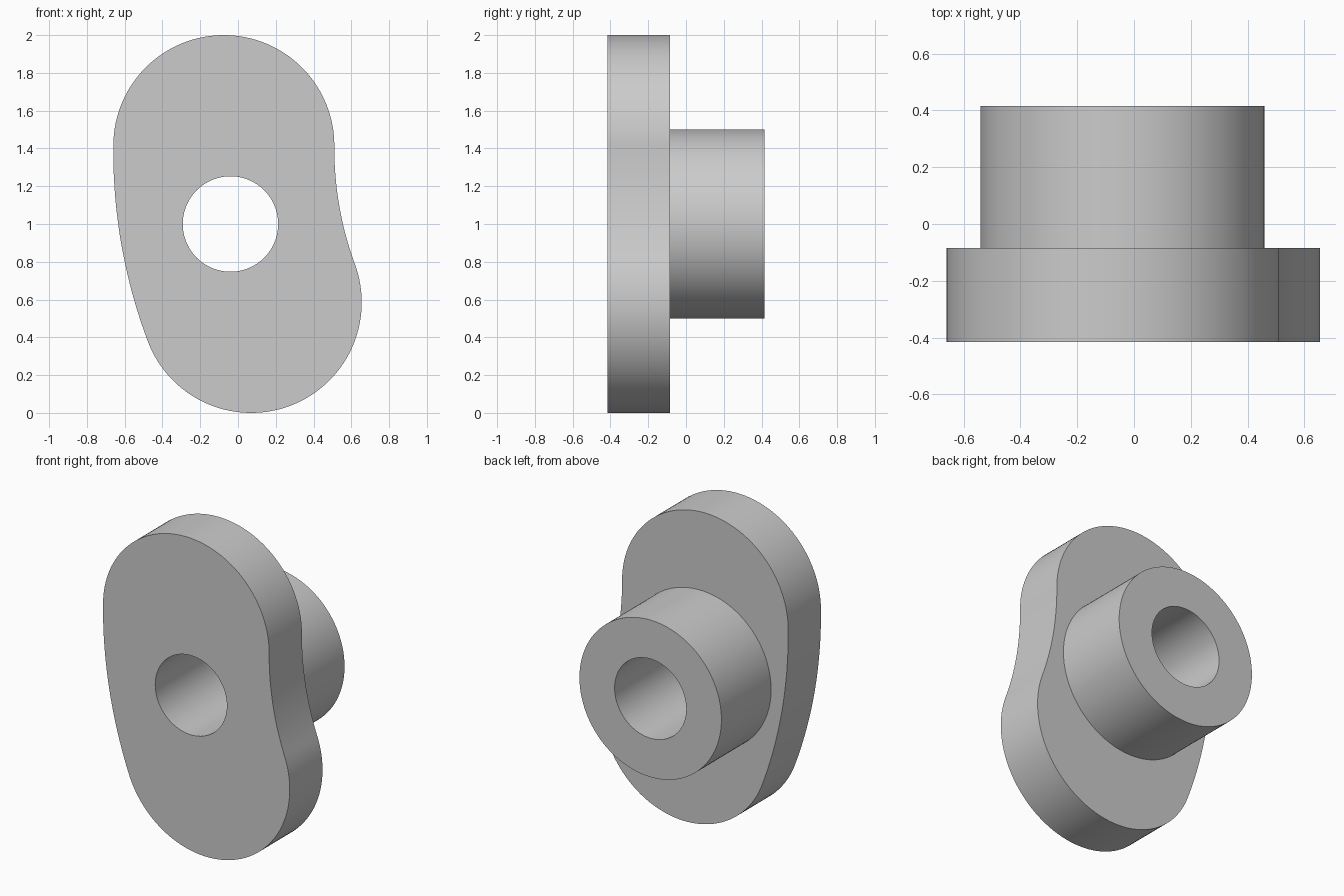
import bpy, bmesh
from math import cos, sin, tau, sqrt, atan2
from mathutils import Vector

old = bpy.data.objects.get("Cube")
if old:
    bpy.data.objects.remove(old, do_unlink=True)

FRONT, STEP, BACK = -0.415, -0.085, 0.415
R_END = 0.585                      # rounded ends of the plate
R_LEFT, R_RIGHT = 2.85, 1.78       # bulging and hollow flanks
TOP, BOTTOM = Vector((-0.075, 1.415)), Vector((0.07, 0.585))
AXIS = Vector((-0.04, 1.0))


def angle(a, b):
    return atan2(b.y - a.y, b.x - a.x)


def arc(center, radius, start, end, count, turn=1):
    """Points from start towards end, leaving out the end point."""
    sweep = turn * ((turn * (end - start)) % tau)
    return [center + radius * Vector((cos(start + sweep * i / count),
                                      sin(start + sweep * i / count)))
            for i in range(count)]


def flank_center(distance):
    """Point on the +x side at equal distance from both end centres."""
    span = TOP - BOTTOM
    side = Vector((span.y, -span.x)).normalized()
    return (TOP + BOTTOM) / 2 + side * sqrt(distance ** 2 - (span.length / 2) ** 2)


# Plate outline from four tangent arcs
bulge = flank_center(R_LEFT - R_END)
hollow = flank_center(R_RIGHT + R_END)
outline = (arc(TOP, R_END, angle(TOP, hollow), angle(bulge, TOP), 64)
           + arc(bulge, R_LEFT, angle(bulge, TOP), angle(bulge, BOTTOM), 20)
           + arc(BOTTOM, R_END, angle(bulge, BOTTOM), angle(BOTTOM, hollow), 64)
           + arc(hollow, R_RIGHT, angle(hollow, BOTTOM), angle(hollow, TOP), 20, -1))
hub = arc(AXIS, 0.5, 0, tau - 1e-9, 128)
bore = arc(AXIS, 0.2525, 0, tau - 1e-9, 96)

bm = bmesh.new()


def ring(points, y):
    verts = [bm.verts.new((p.x, y, p.y)) for p in points]
    for a, b in zip(verts, verts[1:] + verts[:1]):
        bm.edges.new((a, b))
    return verts


def wall(a, b):
    for i in range(len(a)):
        bm.faces.new((a[i - 1], a[i], b[i], b[i - 1]))


def flat_cap(outer, inner):
    edges = [bm.edges.get((r[i - 1], r[i])) for r in (outer, inner) for i in range(len(r))]
    bmesh.ops.triangle_fill(bm, edges=edges, use_beauty=True, normal=(0, 1, 0))


plate_front, plate_back = ring(outline, FRONT), ring(outline, STEP)
hub_base, hub_end = ring(hub, STEP), ring(hub, BACK)
bore_front, bore_back = ring(bore, FRONT), ring(bore, BACK)

# Side walls of the plate, hub and through bore
wall(plate_front, plate_back)
wall(hub_base, hub_end)
wall(bore_front, bore_back)

# Flat faces: plate front, shoulder around the hub, hub end
flat_cap(plate_front, bore_front)
flat_cap(plate_back, hub_base)
flat_cap(hub_end, bore_back)
bmesh.ops.recalc_face_normals(bm, faces=bm.faces[:])

mesh = bpy.data.meshes.new("plate_with_hub")
bm.to_mesh(mesh)
bm.free()
part = bpy.data.objects.new("plate_with_hub", mesh)
bpy.context.collection.objects.link(part)

grey = bpy.data.materials.new("plain_grey")
grey.use_nodes = True
colour = (0.6, 0.6, 0.6, 1)
grey.diffuse_color = colour
grey.node_tree.nodes["Principled BSDF"].inputs["Base Color"].default_value = colour
mesh.materials.append(grey)

bpy.ops.object.select_all(action="DESELECT")
part.select_set(True)
bpy.context.view_layer.objects.active = part
bpy.ops.object.shade_smooth_by_angle(angle=0.6)
